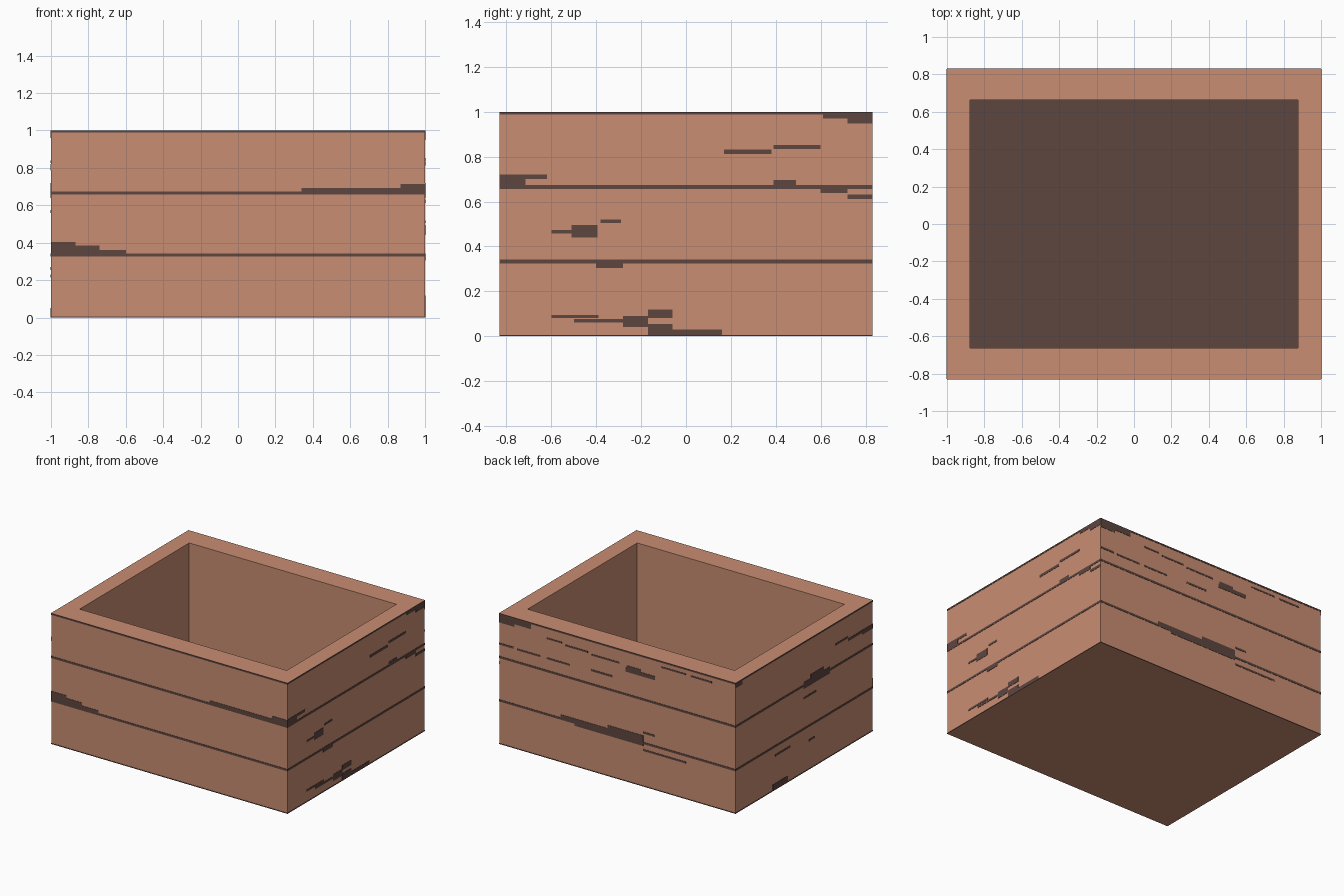
import bpy, bmesh

HX, HY, H = 1.0, 0.83, 1.0      # outer half sizes and height
IX, IY, FLOOR = 0.877, 0.663, 0.1   # inner opening and floor level
T = 0.002                       # thickness of the painted grain plates


def material(name, rgb):
    m = bpy.data.materials.new(name)
    m.diffuse_color = (*rgb, 1)
    return m


wood = material("light wood", (0.584, 0.270, 0.171))
dark = material("dark grain", (0.112, 0.061, 0.051))


def finish(name, bm, mats):
    me = bpy.data.meshes.new(name)
    bm.to_mesh(me)
    bm.free()
    for m in mats:
        me.materials.append(m)
    ob = bpy.data.objects.new(name, me)
    bpy.context.collection.objects.link(ob)
    return ob


# Crate: cube with its top inset and sunk to form the hollow
bm = bmesh.new()
bmesh.ops.create_cube(bm, size=1)
for v in bm.verts:
    v.co = (v.co.x * 2 * HX, v.co.y * 2 * HY, (v.co.z + 0.5) * H)
top = next(f for f in bm.faces if f.normal.z > 0.9)
bmesh.ops.inset_individual(bm, faces=[top], thickness=0.05)


def fit(face, z):
    for v in face.verts:
        v.co = (IX if v.co.x > 0 else -IX, IY if v.co.y > 0 else -IY, z)


fit(top, H)
bmesh.ops.inset_individual(bm, faces=[top], thickness=0.01)
fit(top, FLOOR)
top.material_index = 1          # dark floor
bmesh.ops.recalc_face_normals(bm, faces=bm.faces)
finish("crate", bm, [wood, dark])


def grain(name, axis, side, marks):
    """Thin plates on one side; each mark is (start, end, bottom, top)."""
    bm = bmesh.new()
    half = HX if axis == 'x' else HY
    other = HY if axis == 'x' else HX
    # Plank seams and dark edges shared by all sides
    seams = [(-half, half, a, b) for a, b in
             ((0, 0.006), (0.325, 0.341), (0.657, 0.673), (0.988, 1))]
    for a, b, z0, z1 in seams + marks:
        geo = bmesh.ops.create_cube(bm, size=1)
        for v in geo["verts"]:
            u = b if v.co.x > 0 else a
            d = side * (other + (T if v.co.y > 0 else 0))
            z = z1 if v.co.z > 0 else z0
            v.co = (u, d, z) if axis == 'x' else (d, u, z)
    bmesh.ops.recalc_face_normals(bm, faces=bm.faces)
    finish(name, bm, [dark])


grain("front_grain", 'x', -1, [
    (0.34, 1, 0.67, 0.692), (0.87, 1, 0.69, 0.715),
    (-1, -0.6, 0.34, 0.362), (-1, -0.74, 0.36, 0.385), (-1, -0.87, 0.385, 0.405)])

grain("right_grain", 'y', 1, [
    (0.61, 0.83, 0.97, 0.99), (0.72, 0.83, 0.948, 0.975),
    (0.17, 0.38, 0.812, 0.832), (0.39, 0.60, 0.835, 0.853),
    (-0.83, -0.62, 0.70, 0.72), (-0.83, -0.715, 0.67, 0.70),
    (0.39, 0.49, 0.67, 0.695), (0.60, 0.72, 0.638, 0.66), (0.72, 0.83, 0.612, 0.632),
    (-0.38, -0.29, 0.505, 0.52), (-0.60, -0.50, 0.458, 0.473),
    (-0.51, -0.395, 0.44, 0.495), (-0.40, -0.28, 0.305, 0.327),
    (-0.60, -0.39, 0.08, 0.095), (-0.50, -0.28, 0.06, 0.076),
    (-0.28, -0.17, 0.04, 0.09), (-0.17, -0.06, 0.08, 0.118),
    (-0.17, -0.06, 0.015, 0.055), (-0.17, 0.16, 0.005, 0.03)])

grain("back_grain", 'x', 1, [
    (0.73, 1, 0.95, 0.99), (0.87, 1, 0.93, 0.95),
    (0.88, 1, 0.76, 0.775), (0.65, 0.85, 0.757, 0.77), (0.40, 0.60, 0.757, 0.77),
    (0.04, 0.22, 0.765, 0.78), (0.47, 0.60, 0.91, 0.922), (0.25, 0.44, 0.897, 0.91),
    (-0.02, 0.22, 0.885, 0.898), (-0.32, -0.07, 0.84, 0.87),
    (-0.20, -0.08, 0.87, 0.89), (-0.58, -0.37, 0.948, 0.96), (-0.80, -0.62, 0.945, 0.958),
    (-0.04, 0.48, 0.34, 0.365), (-0.22, 0.36, 0.31, 0.33),
    (-0.22, 0.08, 0.34, 0.39), (-0.32, -0.22, 0.405, 0.42), (-0.58, -0.22, 0.272, 0.286)])

grain("left_grain", 'y', -1, [
    (-0.83, -0.53, 0.80, 0.82), (-0.83, -0.70, 0.785, 0.80), (-0.53, -0.38, 0.825, 0.84),
    (-0.31, 0.01, 0.64, 0.69), (-0.24, -0.08, 0.69, 0.72),
    (-0.15, 0.01, 0.56, 0.575), (0.17, 0.35, 0.255, 0.27),
    (-0.13, -0.06, 0.215, 0.23), (0.20, 0.38, 0.005, 0.05), (0.75, 0.83, 0.96, 0.99)])
